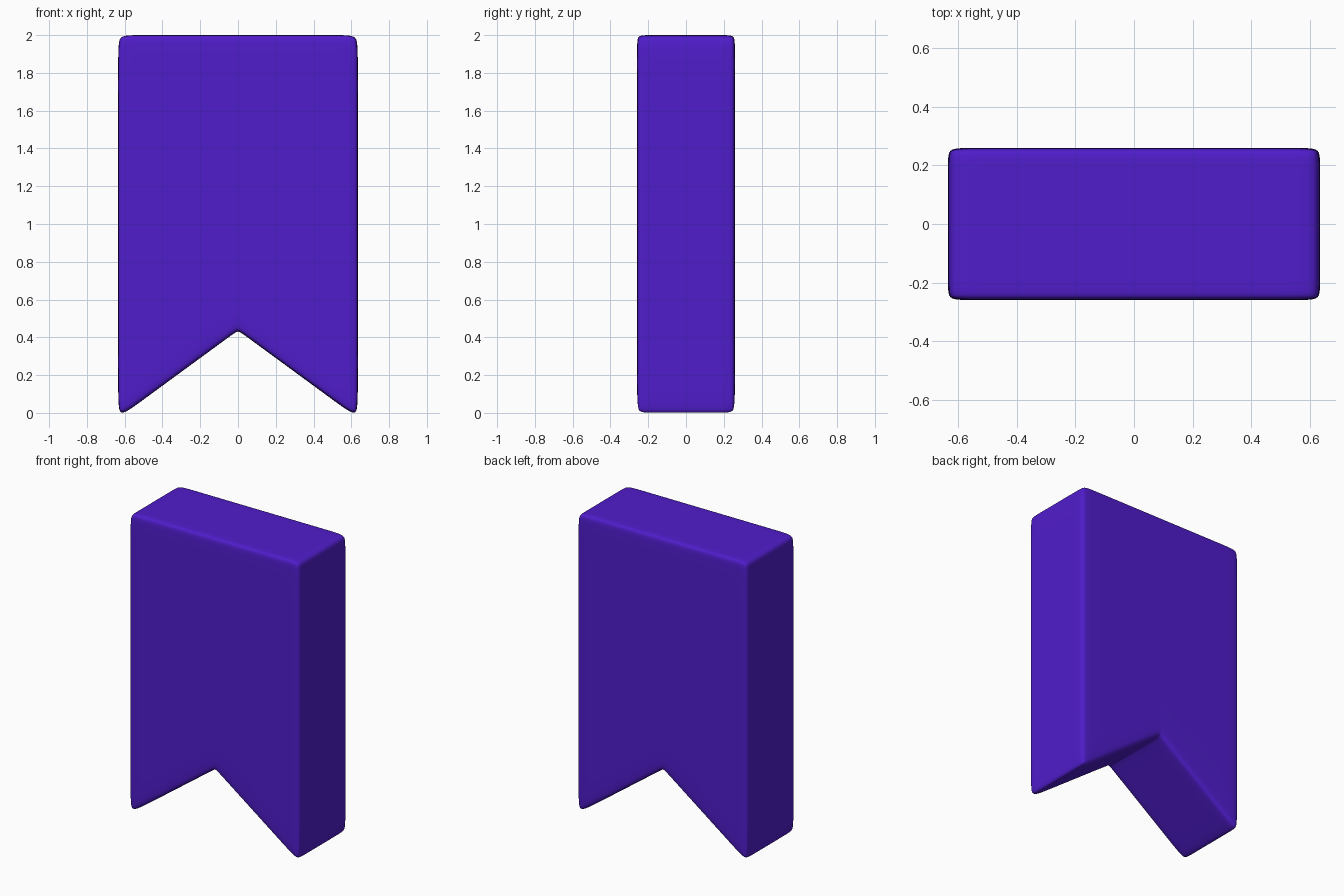
import bpy, bmesh

if "Cube" in bpy.data.objects:
    bpy.data.objects.remove(bpy.data.objects["Cube"])

# Cage spacing: support loops near every edge control the soft rounding
XS = [-0.635, -0.545, -0.03, 0, 0.03, 0.545, 0.635]
YS = [-0.26, -0.22, 0.22, 0.26]
ROWS = 4


def height(x, j):
    """Cage height of row j: V-notched bottom, flat top."""
    bottom = 0.437 - 0.733 * abs(x)
    return [bottom, bottom + 0.128, 1.91, 2.0][j]


bm = bmesh.new()
layers = [[[bm.verts.new((x, y, height(x, j))) for j in range(ROWS)]
           for x in XS] for y in YS]

# Front and back faces of the ribbon
for grid in (layers[0], layers[-1]):
    for i in range(len(XS) - 1):
        for j in range(ROWS - 1):
            bm.faces.new((grid[i][j], grid[i + 1][j],
                          grid[i + 1][j + 1], grid[i][j + 1]))

# Rim all the way around the outline
n = len(XS) - 1
m = ROWS - 1
rim = ([(i, 0) for i in range(n)] + [(n, j) for j in range(m)] +
       [(i, m) for i in range(n, 0, -1)] + [(0, j) for j in range(m, 0, -1)])
for a, b in zip(layers, layers[1:]):
    for (i, j), (p, q) in zip(rim, rim[1:] + rim[:1]):
        bm.faces.new((a[i][j], b[i][j], b[p][q], a[p][q]))

# Drop the unused inner points, then finish the mesh
loose = [v for v in bm.verts if not v.link_faces]
bmesh.ops.delete(bm, geom=loose, context='VERTS')
bmesh.ops.recalc_face_normals(bm, faces=bm.faces)
for f in bm.faces:
    f.smooth = True
mesh = bpy.data.meshes.new("bookmark_ribbon")
bm.to_mesh(mesh)
bm.free()

ribbon = bpy.data.objects.new("bookmark_ribbon", mesh)
bpy.context.collection.objects.link(ribbon)
sub = ribbon.modifiers.new("Soft edges", 'SUBSURF')
sub.levels = sub.render_levels = 4

# Violet material
violet = bpy.data.materials.new("violet")
violet.diffuse_color = (0.08, 0.012, 0.6, 1)
violet.use_nodes = True
violet.node_tree.nodes["Principled BSDF"].inputs["Base Color"].default_value = violet.diffuse_color
mesh.materials.append(violet)
